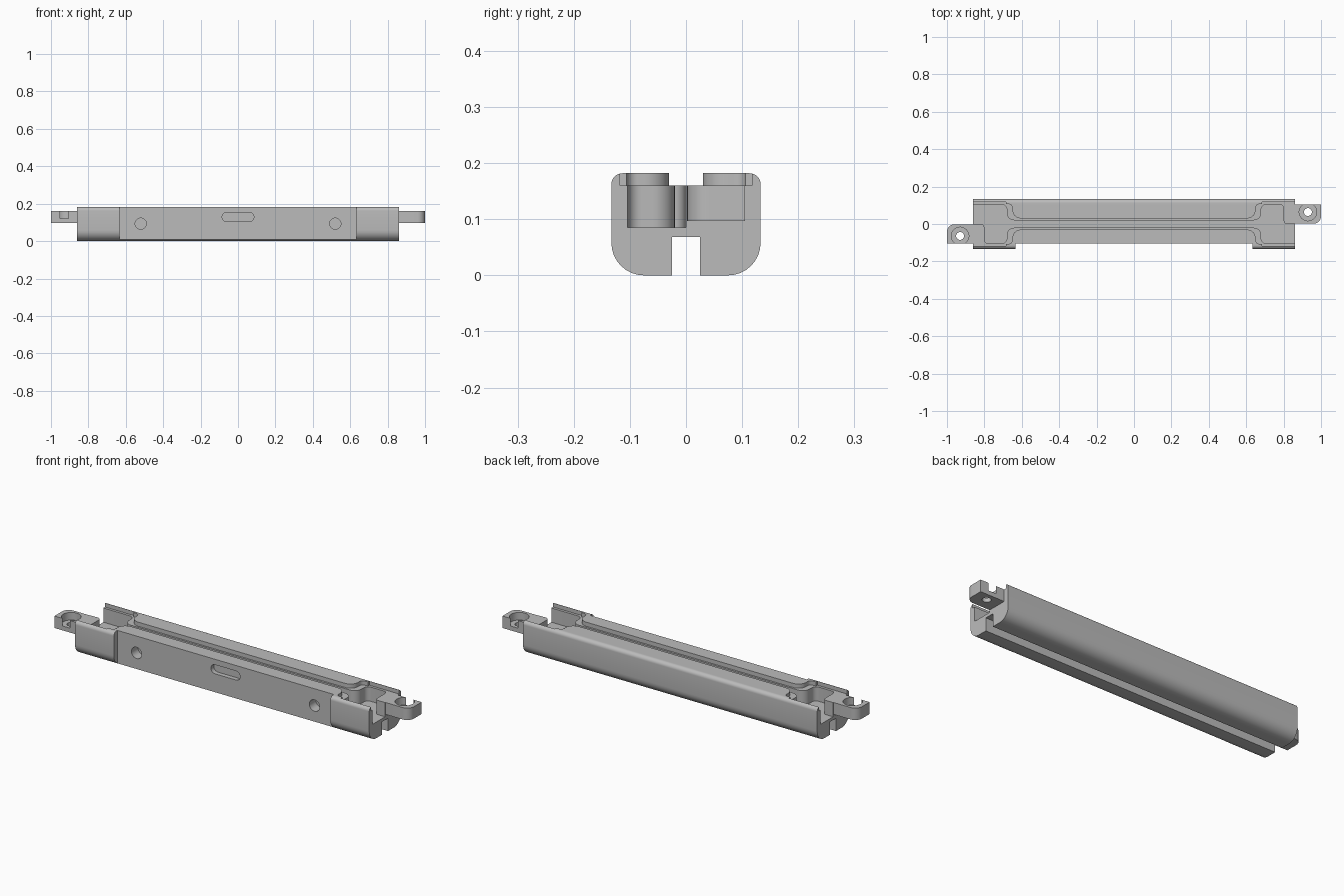
import bpy, bmesh, math
from mathutils import Vector

if "Cube" in bpy.data.objects:
    bpy.data.objects.remove(bpy.data.objects["Cube"], do_unlink=True)

grey = bpy.data.materials.new("plain grey")
grey.use_nodes = True
grey.diffuse_color = (0.5, 0.5, 0.5, 1)
grey.node_tree.nodes["Principled BSDF"].inputs["Base Color"].default_value = (0.5, 0.5, 0.5, 1)


def rounded(corners, steps=8):
    """Outline from (u, v, radius) corners, each rounded by a tangent arc."""
    out = []
    n = len(corners)
    for i, (u, v, r) in enumerate(corners):
        p = Vector((u, v))
        if r == 0:
            out.append(p)
            continue
        a = (Vector(corners[i - 1][:2]) - p).normalized()
        b = (Vector(corners[(i + 1) % n][:2]) - p).normalized()
        half = a.angle(b) / 2
        start, end = p + a * r / math.tan(half), p + b * r / math.tan(half)
        centre = p + (a + b).normalized() * r / math.sin(half)
        d0, d1 = start - centre, end - centre
        sweep = math.pi - 2 * half
        for k in range(steps + 1):
            t = k / steps
            out.append(centre + (d0 * math.sin((1 - t) * sweep) + d1 * math.sin(t * sweep)) / math.sin(sweep))
    return out


def circle(u, v, r, n=32):
    return [Vector((u + r * math.cos(k * math.tau / n), v + r * math.sin(k * math.tau / n))) for k in range(n)]


def box(u0, u1, v0, v1, r=0):
    return rounded([(u0, v0, r), (u1, v0, r), (u1, v1, r), (u0, v1, r)])


def prism(name, outline, lo, hi, axis="z"):
    place = {"x": lambda p, h: (h, p.x, p.y),
             "y": lambda p, h: (p.x, h, p.y),
             "z": lambda p, h: (p.x, p.y, h)}[axis]
    bm = bmesh.new()
    rings = [[bm.verts.new(place(p, h)) for p in outline] for h in (lo, hi)]
    bm.faces.new(rings[0])
    bm.faces.new(rings[1])
    for i in range(len(outline)):
        bm.faces.new((rings[0][i - 1], rings[0][i], rings[1][i], rings[1][i - 1]))
    bmesh.ops.recalc_face_normals(bm, faces=bm.faces)
    mesh = bpy.data.meshes.new(name)
    bm.to_mesh(mesh)
    bm.free()
    mesh.materials.append(grey)
    obj = bpy.data.objects.new(name, mesh)
    bpy.context.collection.objects.link(obj)
    return obj


def activate(obj):
    bpy.ops.object.select_all(action="DESELECT")
    obj.select_set(True)
    bpy.context.view_layer.objects.active = obj


def cut(target, *shape):
    tool = prism("cutter", *shape)
    tool.hide_render = True
    activate(target)
    mod = target.modifiers.new("cut", "BOOLEAN")
    mod.operation, mod.solver, mod.object = "DIFFERENCE", "EXACT", tool
    bpy.ops.object.modifier_apply(modifier=mod.name)
    bpy.data.objects.remove(tool, do_unlink=True)


def both_ends(half):
    """Complete an outline that repeats after a half turn."""
    return rounded(half + [(-u, -v, r) for u, v, r in half])


# Long body: rounded section with a slot underneath
half_section = [(0.025, 0.068, 0), (0.025, 0, 0), (0.133, 0, 0.058), (0.133, 0.182, 0.02)]
section = half_section + [(-y, z, r) for y, z, r in reversed(half_section)]
body = prism("body", rounded(section), -0.86, 0.86, "x")

# Flat recessed panel along the front
cut(body, box(-0.633, 0.633, -0.3, -0.104), -0.1, 0.3)

# Shallow upper channel, widening at both ends
upper = [(0.65, -0.03, 0.045), (0.65, -0.106, 0.02), (0.685, -0.106, 0), (0.685, -0.118, 0),
         (0.95, -0.118, 0), (0.95, 0.118, 0), (0.685, 0.118, 0), (0.685, 0.106, 0),
         (0.65, 0.106, 0.02), (0.65, 0.03, 0.045)]
cut(body, both_ends(upper), 0.16, 0.3)

# Deep channel with end pockets around the lug mounts
lower = [(0.68, -0.02, 0.04), (0.68, -0.104, 0.025), (0.95, -0.104, 0), (0.95, 0, 0),
         (0.80, 0, 0.02), (0.80, 0.104, 0.02), (0.68, 0.104, 0.025), (0.68, 0.02, 0.04)]
cut(body, both_ends(lower), 0.085, 0.3)

# Screw holes and central oblong in the front panel
for x in (-0.52, 0.52):
    cut(body, circle(x, 0.093, 0.03), -0.2, -0.05, "y")
cut(body, box(-0.085, 0.085, 0.105, 0.153, 0.0235), -0.2, -0.08, "y")

# Connecting lugs: counterbored, open on the outer side
for s, name in ((1, "left_lug"), (-1, "right_lug")):
    outline = rounded([(s * 0.86, s * 0.002, 0), (s, s * 0.002, 0.04), (s, s * 0.105, 0), (s * 0.86, s * 0.105, 0)])
    lug = prism(name, outline, 0.097, 0.16)
    cut(lug, circle(s * 0.93, s * 0.064, 0.047), 0.12, 0.3)
    cut(lug, circle(s * 0.93, s * 0.064, 0.021), 0, 0.3)

for obj in [o for o in bpy.data.objects if o.name in ("body", "left_lug", "right_lug")]:
    activate(obj)
    bpy.ops.object.shade_smooth_by_angle(angle=math.radians(30))
